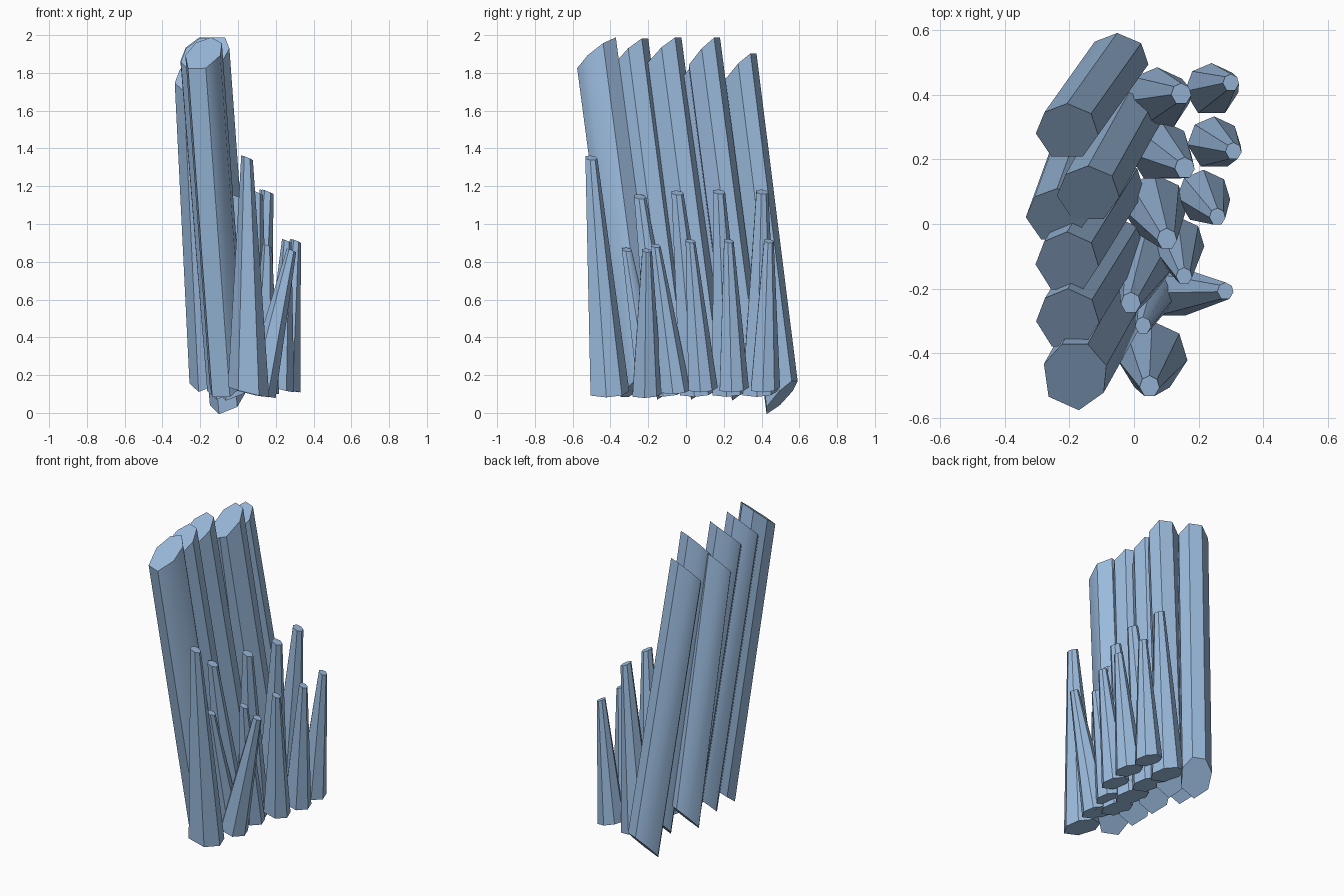
import bpy, bmesh, math

mat = bpy.data.materials.new("blue_crystal")
mat.diffuse_color = (0.33, 0.50, 0.73, 1)

ANGLES = (-120, -60, -6, 40, 90, 136, 183)


def shard(name, top, bottom, r_top, r_bottom, slope_top, slope_bottom, turn=0):
    """Seven-sided shard between two sloping end caps."""
    bm = bmesh.new()
    rings = []
    for (cx, cy, cz), (rx, ry), (sx, sy) in ((bottom, r_bottom, slope_bottom),
                                             (top, r_top, slope_top)):
        ring = []
        for a in ANGLES:
            t = math.radians(a + turn)
            dx, dy = rx * math.cos(t), ry * math.sin(t)
            ring.append(bm.verts.new((cx + dx, cy + dy, cz + sx * dx + sy * dy)))
        rings.append(ring)
    lo, hi = rings
    bm.faces.new(lo[::-1])
    bm.faces.new(hi)
    for i in range(7):
        j = (i + 1) % 7
        bm.faces.new((lo[i], lo[j], hi[j], hi[i]))
    me = bpy.data.meshes.new(name)
    bm.to_mesh(me)
    bm.free()
    me.materials.append(mat)
    ob = bpy.data.objects.new(name, me)
    bpy.context.collection.objects.link(ob)
    return ob


# Tall leaning columns: top centre, bottom centre, radii, cap slope, turn
columns = [
    ((-0.207, 0.285, 1.82), (-0.052, 0.503, 0.085), (0.097, 0.088), (0.4, 0.95), 0),
    ((-0.142, 0.092, 1.90), (-0.015, 0.32, 0.16), (0.097, 0.088), (0.4, 1.0), 0),
    ((-0.238, 0.025, 1.79), (-0.160, 0.24, 0.20), (0.097, 0.085), (0.4, 0.95), 0),
    ((-0.207, -0.12, 1.905), (-0.065, 0.11, 0.16), (0.098, 0.096), (0.4, 0.85), 0),
    ((-0.205, -0.296, 1.90), (-0.065, -0.07, 0.16), (0.098, 0.096), (0.4, 0.85), 0),
    ((-0.183, -0.47, 1.90), (-0.055, -0.24, 0.16), (0.102, 0.107), (0.35, 0.75), -23),
]
for i, (top, bot, r, s, turn) in enumerate(columns):
    shard(f"tall_column_{i + 1}", top, bot, r, r, s, s, turn)

# Tapered spikes: tip x, y, z, base x, y, z, base radius
spikes = [
    (0.048, -0.503, 1.35, 0.056, -0.41, 0.11, 0.110),
    (-0.010, -0.245, 1.145, 0.040, -0.11, 0.11, 0.095),
    (0.028, -0.315, 0.865, 0.075, -0.19, 0.11, 0.075),
    (0.283, -0.208, 0.86, 0.115, -0.21, 0.10, 0.085),
    (0.155, -0.162, 0.885, 0.135, -0.06, 0.12, 0.083),
    (0.102, -0.047, 1.165, 0.062, 0.055, 0.11, 0.100),
    (0.258, 0.022, 0.91, 0.215, 0.085, 0.13, 0.083),
    (0.157, 0.173, 1.17, 0.080, 0.225, 0.11, 0.098),
    (0.308, 0.225, 0.91, 0.248, 0.25, 0.13, 0.083),
    (0.146, 0.402, 1.17, 0.072, 0.385, 0.11, 0.100),
    (0.300, 0.437, 0.91, 0.240, 0.415, 0.13, 0.083),
]
for i, (tx, ty, tz, bx, by, bz, r) in enumerate(spikes):
    rt = 0.031 if r > 0.09 else 0.025
    shard(f"spike_{i + 1}", (tx, ty, tz), (bx, by, bz), (rt, rt * 1.1), (r, r),
          (-0.4, -0.1), (-0.25, 0.05))

# Soften only the shallow edges
for ob in bpy.context.collection.objects:
    bpy.ops.object.select_all(action='DESELECT')
    ob.select_set(True)
    bpy.context.view_layer.objects.active = ob
    bpy.ops.object.shade_smooth_by_angle(angle=math.radians(45))
